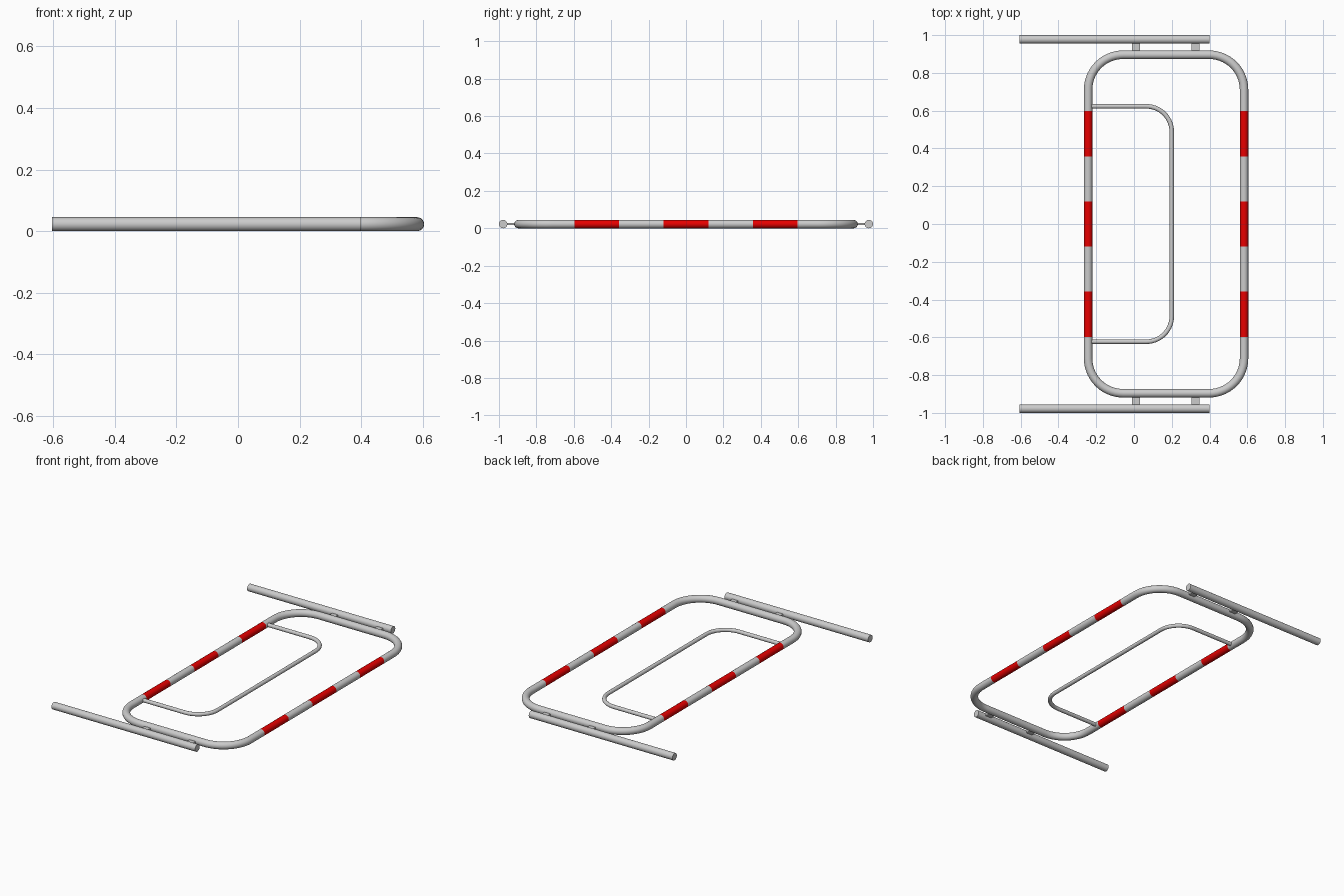
import bpy, bmesh, math
from mathutils import Vector

if "Cube" in bpy.data.objects:
    bpy.data.objects.remove(bpy.data.objects["Cube"])

R = 0.0225          # main tube radius
Z = R               # everything lies on this centre height
SIDES = 24

red = bpy.data.materials.new("red_band")
red.diffuse_color = (0.8, 0.0, 0.0, 1)
red.use_nodes = True
red.node_tree.nodes["Principled BSDF"].inputs["Base Color"].default_value = red.diffuse_color


def arc(cx, cy, r, a0, a1, n=14):
    return [(cx + r * math.cos(math.radians(a0 + (a1 - a0) * i / n)),
             cy + r * math.sin(math.radians(a0 + (a1 - a0) * i / n))) for i in range(n + 1)]


def finish(name, bm, mat=None):
    bmesh.ops.recalc_face_normals(bm, faces=bm.faces)
    me = bpy.data.meshes.new(name)
    bm.to_mesh(me)
    bm.free()
    ob = bpy.data.objects.new(name, me)
    bpy.context.collection.objects.link(ob)
    if mat:
        me.materials.append(mat)
    me.shade_smooth()
    me.set_sharp_from_angle(angle=math.radians(35))
    return ob


def tube(name, path, r, mat=None, caps=False):
    """Sweep a circle along a flat path at height Z."""
    bm = bmesh.new()
    pts = [Vector((x, y, Z)) for x, y in path]
    rings = []
    for i, p in enumerate(pts):
        t = (pts[min(i + 1, len(pts) - 1)] - pts[max(i - 1, 0)]).normalized()
        if i == 0 or i == len(pts) - 1:   # square ends to the nearest axis
            t = Vector((round(t.x), round(t.y), 0))
        side = Vector((-t.y, t.x, 0))
        rings.append([bm.verts.new(p + side * r * math.cos(a) + Vector((0, 0, r * math.sin(a))))
                      for a in (2 * math.pi * k / SIDES for k in range(SIDES))])
    for a, b in zip(rings, rings[1:]):
        for k in range(SIDES):
            j = (k + 1) % SIDES
            bm.faces.new((a[k], a[j], b[j], b[k]))
    if caps:
        bm.faces.new(rings[0])
        bm.faces.new(rings[-1])
    return finish(name, bm, mat)


XL, XR, YE, C = -0.243, 0.5825, 0.896, 0.185   # frame centre lines, corner radius
B0, B1, B2 = 0.119, 0.357, 0.597               # band limits along y

for s, end in ((1, "back"), (-1, "front")):
    # rounded frame end
    path = ([(XR, B2)] + arc(XR - C, YE - C, C, 0, 90)
            + arc(XL + C, YE - C, C, 90, 180) + [(XL, B2)])
    tube(f"frame_{end}_end", [(x, s * y) for x, y in path], R)
    # ground post
    tube(f"{end}_post", [(-0.605, s * (1 - R)), (0.4, s * (1 - R))], R, caps=True)
    # flat connecting tabs
    for i, x in enumerate((0.01, 0.325)):
        bm = bmesh.new()
        bmesh.ops.create_cube(bm, size=1)
        bmesh.ops.scale(bm, vec=(0.042, 0.082, 0.01), verts=bm.verts)
        bmesh.ops.translate(bm, vec=(x, s * 0.937, Z), verts=bm.verts)
        finish(f"{end}_tab_{i + 1}", bm)

# long rails: alternating red bands and grey spacers
limits = [-B2, -B1, -B0, B0, B1, B2]
for x, label in ((XL, "left"), (XR, "right")):
    for i, (a, b) in enumerate(zip(limits, limits[1:])):
        is_red = i % 2 == 0
        tube(f"{label}_{'red_band' if is_red else 'rail'}_{i + 1}",
             [(x, a), (x, b)], R, red if is_red else None)

# thin inner hoop
r, xi, yi, c = 0.012, 0.2, 0.623, 0.135
tube("inner_hoop", [(XL, -yi)] + arc(xi - c, -yi + c, c, -90, 0)
     + arc(xi - c, yi - c, c, 0, 90) + [(XL, yi)], r)
